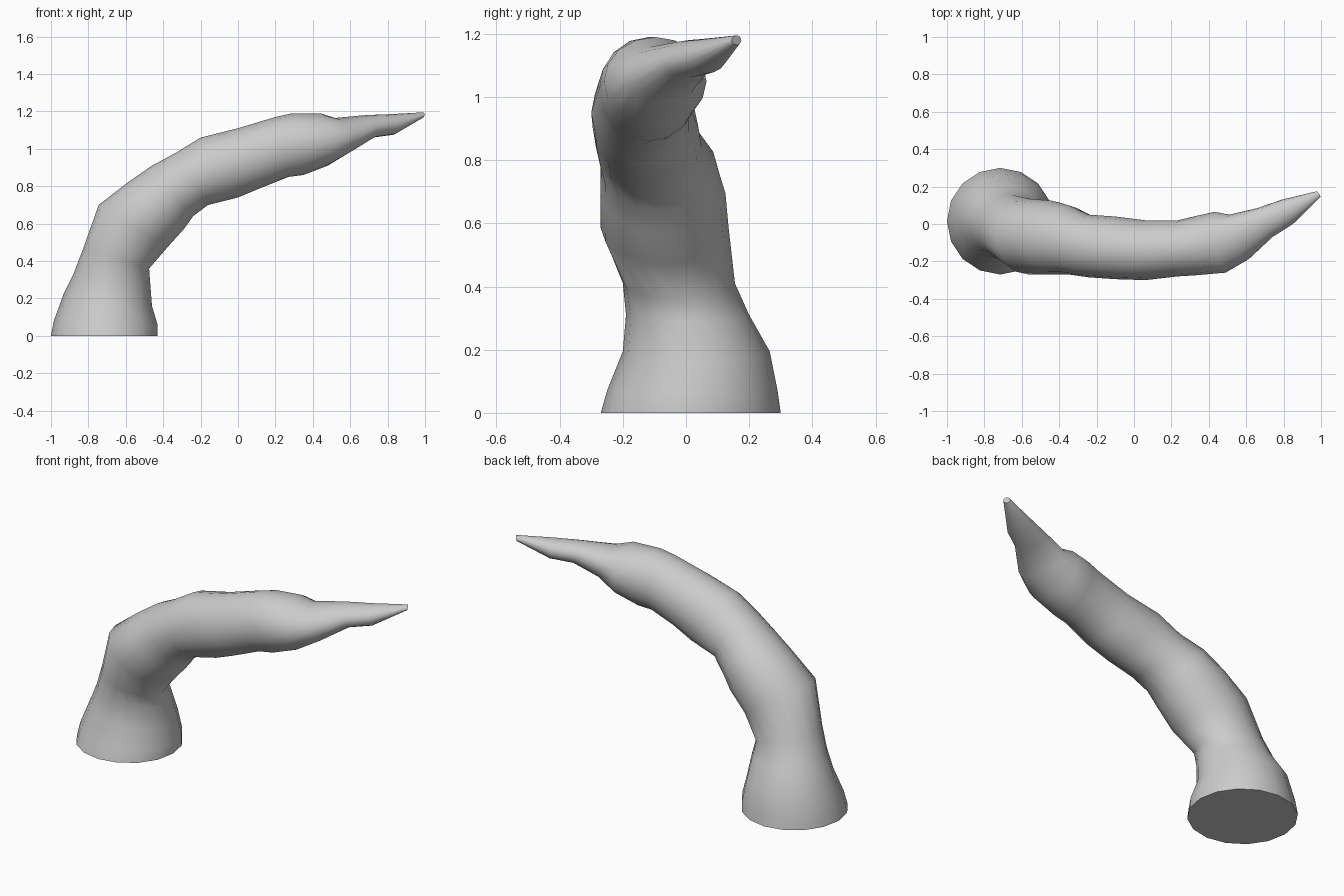
import bpy
import bmesh
import math
from mathutils import Vector

default_cube = bpy.data.objects.get("Cube")
if default_cube:
    bpy.data.objects.remove(default_cube, do_unlink=True)

SIDES = 16

# One plain grey material for the whole body
grey = bpy.data.materials.new("light grey")
grey.use_nodes = True
grey.diffuse_color = (0.6, 0.6, 0.6, 1)
shader = next(n for n in grey.node_tree.nodes if n.type == 'BSDF_PRINCIPLED')
shader.inputs["Base Color"].default_value = grey.diffuse_color

# Cross-sections from root to tip:
# outer edge (x, z), inner edge (x, z), front and back limits (y), sideways skew
sections = [
    ((-1, 0), (-.43, 0), (-.27, .3), 0),
    ((-.985, .08), (-.43, .06), (-.25, .29), 0),
    ((-.93, .23), (-.46, .16), (-.2, .265), 0),
    ((-.88, .33), (-.47, .29), (-.19, .2), 0),
    ((-.83, .46), (-.475, .36), (-.2, .155), 0),
    ((-.745, .7), (-.38, .47), (-.27, .135), 0),
    ((-.59, .82), (-.29, .57), (-.27, .125), 0),
    ((-.46, .91), (-.24, .64), (-.27, .1), 0),
    ((-.33, .98), (-.16, .7), (-.285, .05), 0),
    ((-.2, 1.06), (0, .74), (-.295, .04), 0),
    ((0, 1.11), (.12, .79), (-.3, .02), 0),
    ((.2, 1.17), (.27, .85), (-.28, .02), 0),
    ((.29, 1.19), (.35, .86), (-.275, .04), 0),
    ((.44, 1.19), (.48, .91), (-.26, .065), .03),
    ((.52, 1.165), (.6, .985), (-.19, .05), .05),
    ((.68, 1.18), (.72, 1.06), (-.07, .085), .04),
    ((.81, 1.185), (.83, 1.075), (0, .13), .03),
    ((.99, 1.195), (.985, 1.165), (.145, .175), .01),
]


def add_ring(bm, outer, inner, limits, skew):
    """Add an elliptical loop spanning the given edges."""
    front, back = limits
    middle = (front + back) / 2
    top = Vector((outer[0], middle, outer[1]))
    bottom = Vector((inner[0], middle, inner[1]))
    centre = (top + bottom) / 2
    up = (top - bottom) / 2
    side = Vector((-skew, (back - front) / 2, 0))
    angles = [math.tau * i / SIDES for i in range(SIDES)]
    return [bm.verts.new(centre + up * math.cos(a) + side * math.sin(a))
            for a in angles]


# Curved, tapering tentacle body with flat ends
bm = bmesh.new()
rings = [add_ring(bm, *section) for section in sections]
for lower, upper in zip(rings, rings[1:]):
    for i in range(SIDES):
        j = (i + 1) % SIDES
        bm.faces.new((lower[i], lower[j], upper[j], upper[i]))
bm.faces.new(rings[0])
bm.faces.new(rings[-1])
bmesh.ops.recalc_face_normals(bm, faces=bm.faces[:])

mesh = bpy.data.meshes.new("tentacle")
bm.to_mesh(mesh)
bm.free()
mesh.materials.append(grey)
tentacle = bpy.data.objects.new("tentacle", mesh)
bpy.context.collection.objects.link(tentacle)

# Smooth skin, sharp rims around both ends
bpy.ops.object.select_all(action='DESELECT')
tentacle.select_set(True)
bpy.context.view_layer.objects.active = tentacle
bpy.ops.object.shade_smooth_by_angle(angle=math.radians(50))
